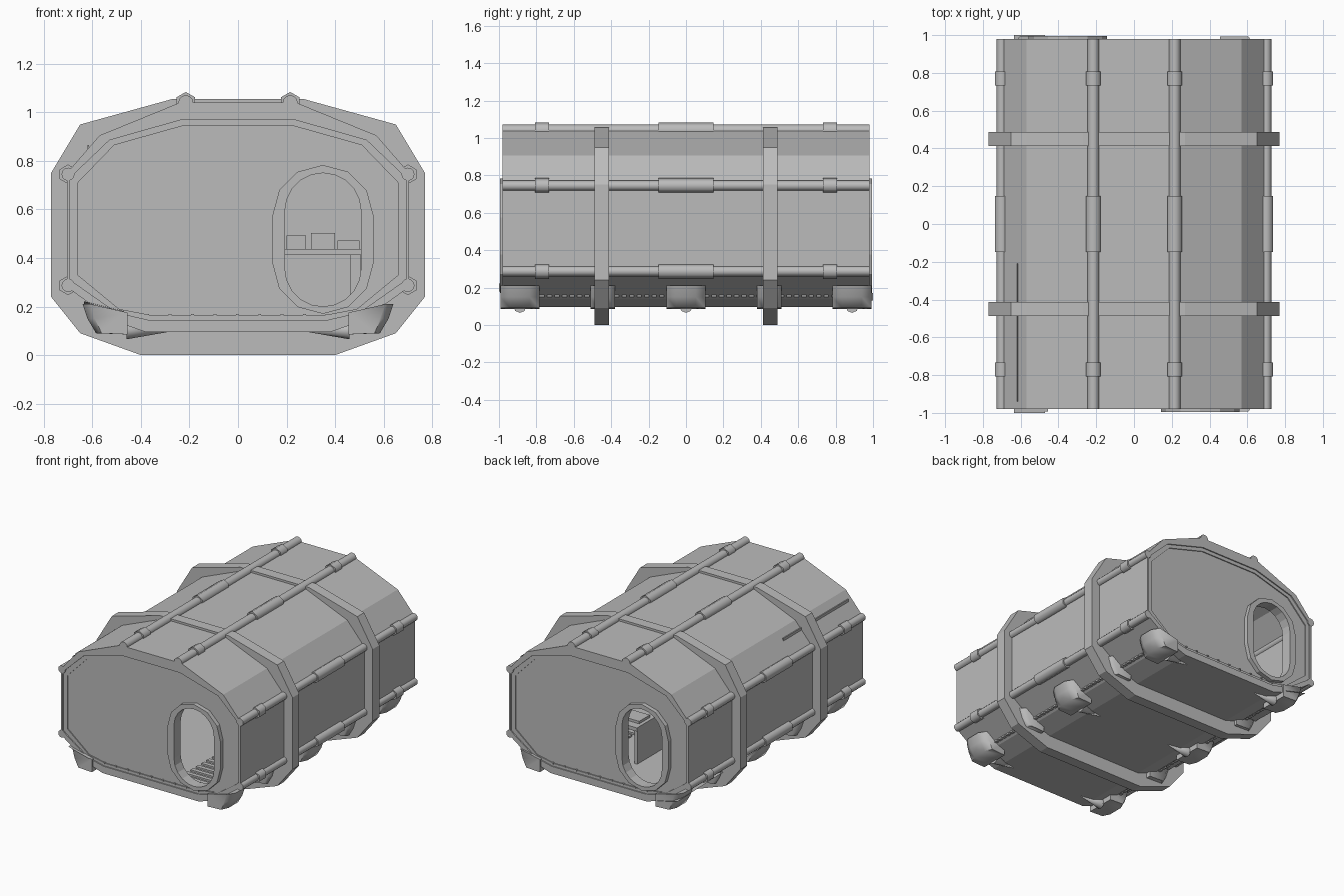
import bpy, bmesh, math
from mathutils import Vector, Matrix

cube = bpy.data.objects.get("Cube")
if cube:
    bpy.data.objects.remove(cube, do_unlink=True)

grey = bpy.data.materials.new("plain grey")
grey.use_nodes = True
grey.diffuse_color = (0.5, 0.5, 0.5, 1)
shader = next(n for n in grey.node_tree.nodes if n.type == 'BSDF_PRINCIPLED')
shader.inputs["Base Color"].default_value = (0.5, 0.5, 0.5, 1)


def link(name, mesh, smooth=None):
    ob = bpy.data.objects.new(name, mesh)
    bpy.context.collection.objects.link(ob)
    mesh.materials.clear()
    mesh.materials.append(grey)
    if smooth:
        bpy.ops.object.select_all(action='DESELECT')
        ob.select_set(True)
        bpy.context.view_layer.objects.active = ob
        bpy.ops.object.shade_smooth_by_angle(angle=math.radians(smooth))
    return ob


def plate(name, outlines, y0, y1):
    """Extrude closed xz outlines along y; a second outline becomes a hole."""
    cu = bpy.data.curves.new(name + "_outline", 'CURVE')
    cu.dimensions, cu.fill_mode = '2D', 'BOTH'
    cu.extrude = abs(y1 - y0) / 2
    for pts in outlines:
        sp = cu.splines.new('POLY')
        sp.points.add(len(pts) - 1)
        for p, (x, z) in zip(sp.points, pts):
            p.co = (x, z, 0, 1)
        sp.use_cyclic_u = True
    tmp = bpy.data.objects.new(name + "_tmp", cu)
    bpy.context.collection.objects.link(tmp)
    deps = bpy.context.evaluated_depsgraph_get()
    me = bpy.data.meshes.new_from_object(tmp.evaluated_get(deps))
    bpy.data.objects.remove(tmp, do_unlink=True)
    me.transform(Matrix.Translation((0, (y0 + y1) / 2, 0)) @ Matrix.Rotation(math.pi / 2, 4, 'X'))
    for p in me.polygons:
        p.use_smooth = False
    return link(name, me)


def boxes(name, items):
    """One object from several (centre, size) boxes."""
    bm = bmesh.new()
    for c, s in items:
        bmesh.ops.create_cube(bm, size=1, matrix=Matrix.Translation(c) @ Matrix.Diagonal((*s, 1)))
    me = bpy.data.meshes.new(name)
    bm.to_mesh(me)
    bm.free()
    return link(name, me)


def mirror(half):
    """Complete an outline given as its right half from top to bottom."""
    return half + [(-x, z) for x, z in reversed(half)]


def stadium(cx, hw, z0, z1, n=6):
    r = hw
    top = [(cx + r * math.cos(math.pi * i / n), z1 - r * (1 - math.sin(math.pi * i / n))) for i in range(n + 1)]
    bot = [(cx - r * math.cos(math.pi * i / n), z0 + r * (1 - math.sin(math.pi * i / n))) for i in range(n + 1)]
    return top + bot


# Cross-sections
hull = mirror([(.24, 1.04), (.57, .905), (.705, .75), (.705, .28), (.51, .14), (.38, .095)])
lining = mirror([(.235, 1.02), (.56, .885), (.685, .74), (.685, .29), (.5, .155), (.375, .11)])
frame_in = mirror([(.23, .97), (.53, .885), (.692, .73), (.692, .31), (.5, .175), (.37, .145)])
panel_in = mirror([(.225, .945), (.51, .865), (.66, .71), (.66, .33), (.49, .19), (.36, .165)])
rib = mirror([(.27, 1.055), (.65, .95), (.77, .75), (.77, .24), (.65, .09), (.4, 0)])

plate("hull_shell", [hull, lining], -.97, .97)
for s, end in ((-1, "front"), (1, "back")):
    cx = -s * .35
    opening = stadium(cx, .185, .18, .77, 8)
    plate(end + "_wall", [lining, opening], s * .945, s * .965)
    plate(end + "_frame", [hull, frame_in], s * .96, s * .98)
    plate(end + "_frame_step", [frame_in, panel_in], s * .96, s * .972)
    plate(end + "_door_ring", [stadium(cx, .208, .17, .783), stadium(cx, .157, .2, .75, 10)], s * .92, s * .995)
    plate(end + "_rib", [rib, lining], s * .45 - .038, s * .45 + .038)
    boxes(end + "_rivets", [((-.373 + i * .0925, s * .97, .165), (.012, .015, .01)) for i in range(9)])


def rod(bm, x, z, r, y0, y1, n):
    m = Matrix.Translation((x, (y0 + y1) / 2, z)) @ Matrix.Rotation(math.pi / 2, 4, 'X')
    if n == 6:
        m = m @ Matrix.Rotation(math.pi / 2, 4, 'Z')
    bmesh.ops.create_cone(bm, cap_ends=True, segments=n, radius1=r, radius2=r,
                          depth=y1 - y0, matrix=m @ Matrix.Rotation(math.pi / 2 if n == 6 else 0, 4, 'Z'))


# Long rails with sleeves on the roof and the side edges
for name, x, z, r in (("roof_rail", .215, 1.04, .031), ("upper_side_rail", .7, .745, .027),
                      ("lower_side_rail", .7, .287, .027)):
    for s, side in ((1, "left"), (-1, "right")):
        bm = bmesh.new()
        rod(bm, s * x, z, r, -.98, .98, 12)
        for c, h in ((0, .148), (-.77, .038), (.77, .038)):
            rod(bm, s * x, z, r + .013, c - h, c + h, 6)
        me = bpy.data.meshes.new(name)
        bm.to_mesh(me)
        bm.free()
        link(side + "_" + name, me, 62)

# Rounded wedge feet with inward spikes under the lower edges
section = [(.455, .085), (.455, .175), (.64, .21), (.62, .15), (.585, .09)]
for s, side in ((1, "left"), (-1, "right")):
    for i, (c, h) in enumerate(((-.888, .104), (-.445, .065), (0, .104), (.445, .065), (.888, .104))):
        bm = bmesh.new()
        rings = []
        for t, k in ((-1, .82), (-.5, 1), (.5, 1), (1, .82)):
            rings.append([bm.verts.new((s * (.455 + (x - .455) * k), c + t * h, z)) for x, z in section])
        for a, b in zip(rings, rings[1:]):
            for j in range(5):
                bm.faces.new((a[j], a[(j + 1) % 5], b[(j + 1) % 5], b[j]))
        bm.faces.new(rings[0])
        bm.faces.new(rings[-1])
        if h > .1:
            spike = Matrix.Translation((s * .36, c, .1)) @ Matrix.Rotation(-s * math.pi / 2, 4, 'Y')
            bmesh.ops.create_cone(bm, cap_ends=True, segments=8, radius1=.035, radius2=0, depth=.2, matrix=spike)
        bmesh.ops.recalc_face_normals(bm, faces=bm.faces)
        me = bpy.data.meshes.new("foot")
        bm.to_mesh(me)
        bm.free()
        link(f"{side}_foot_{i + 1}", me, 60)
    boxes(side + "_rivet_row", [((s * .535, -.93 + j * .04, .155), (.02, .026, .012)) for j in range(47)])

# Thin skirt plate and roof fin on the right side
bm = bmesh.new()
skirt = [bm.verts.new(p) for p in ((-.635, -1, .222), (-.47, -1, .18), (-.47, 1, .13), (-.635, 1, .172))]
top = bm.faces.new(skirt)
bmesh.ops.solidify(bm, geom=[top], thickness=.004)
me = bpy.data.meshes.new("skirt")
bm.to_mesh(me)
bm.free()
link("right_skirt_plate", me)
boxes("right_roof_fin", [((-.617, -.575, .845), (.007, .73, .04))])

# Interior floor with slats
boxes("floor", [((0, 0, .165), (1.0, 1.88, .02))])
boxes("floor_slats", [((.35, -.88 + i * .06, .18), (.36, .03, .014)) for i in range(30)])

# Interior counter with equipment
boxes("counter", [((.21, .55, .425), (.63, .3, .025)), ((-.09, .55, .3), (.02, .28, .25)),
                  ((.483, .55, .3), (.045, .2, .25)), ((.17, .68, .5), (.03, .03, .2))])
boxes("counter_equipment", [((.24, .58, .465), (.08, .1, .055)), ((.35, .6, .47), (.1, .12, .065)),
                            ((.455, .56, .455), (.09, .1, .035)), ((0, .58, .445), (.16, .12, .02))])
